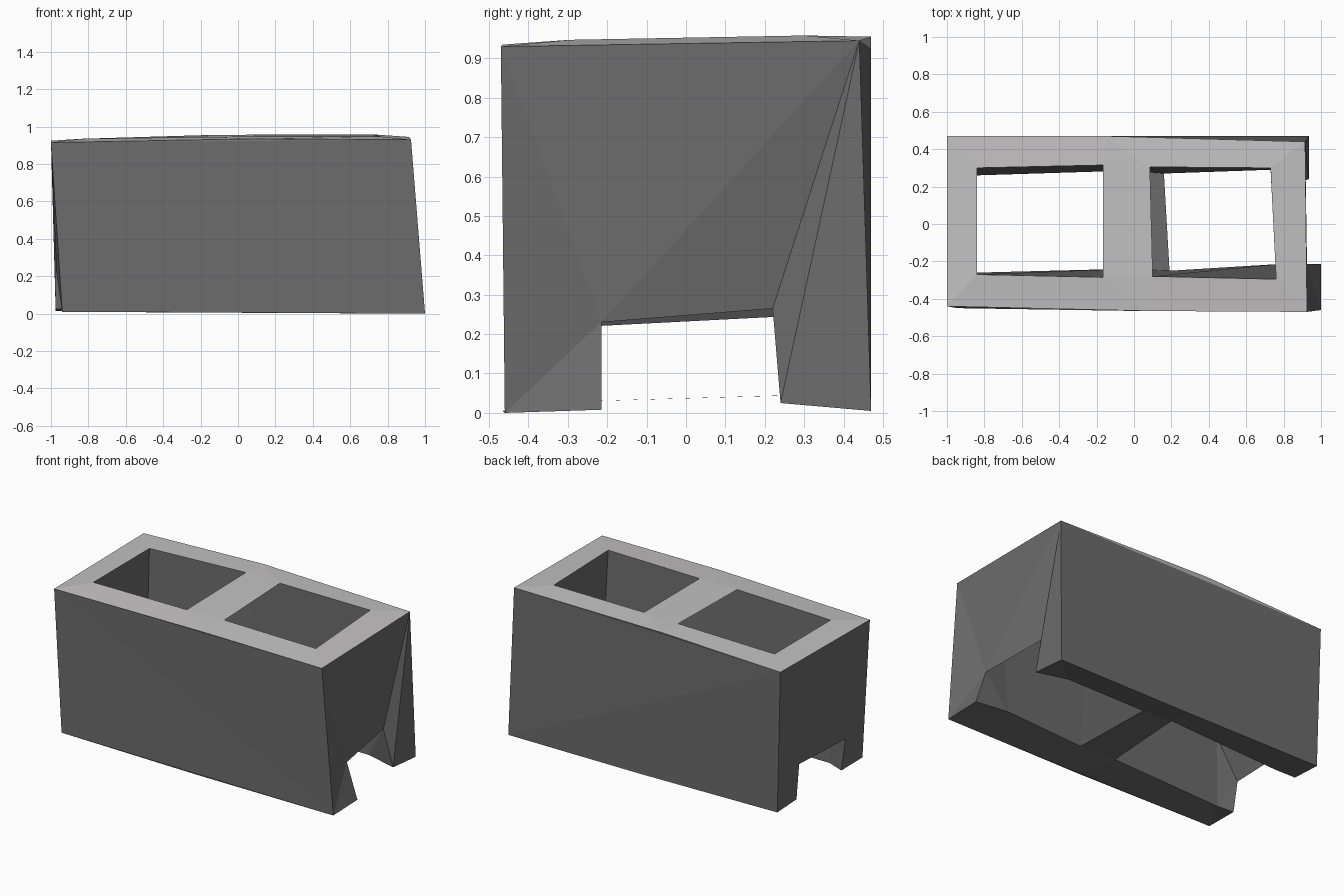
import bpy, bmesh

if "Cube" in bpy.data.objects:
    bpy.data.objects.remove(bpy.data.objects["Cube"])

# Dark concrete sides with a paler top
mesh = bpy.data.meshes.new("hollow_block")
for name, col in (("dark concrete", (0.15, 0.15, 0.15, 1)),
                  ("pale concrete top", (0.55, 0.54, 0.54, 1))):
    mat = bpy.data.materials.new(name)
    mat.diffuse_color = col
    mat.use_nodes = True
    mat.node_tree.nodes["Principled BSDF"].inputs["Base Color"].default_value = mat.diffuse_color
    mesh.materials.append(mat)

bm = bmesh.new()


def row(*pts):
    return [bm.verts.new(p) for p in pts]


def face(*vs):
    bm.faces.new(vs)


def strip(a, b):
    """Quads between two rows of equal length."""
    for i in range(len(a) - 1):
        face(a[i], a[i + 1], b[i + 1], b[i])


def outer_wall(top, low):
    """Large flat wall with thin slivers along its bowed edges."""
    face(*top)
    face(top[0], top[2], low[2])
    face(top[0], low[2], low[0])
    face(*low)


def rail(outer, inner):
    """Flat strip from a 3-point outer edge to a 4-point opening edge."""
    face(outer[0], outer[1], inner[1], inner[0])
    face(outer[1], inner[2], inner[1])
    face(outer[1], outer[2], inner[3], inner[2])


# Outer edges, left to right
top_f = row((-1, -.44, .915), (.08, -.465, .935), (.925, -.47, .93))
top_b = row((-1, .47, .925), (-.15, .47, .955), (.915, .44, .945))
low_f = row((-.94, -.45, .01), (.02, -.465, .005), (1, -.46, 0))
low_b = row((-.975, .465, .015), (0, .47, .005), (.935, .47, .005))

# Edges of the two openings, left to right
hole_tf = row((-.84, -.27, .935), (-.165, -.285, .945), (.10, -.28, .947), (.76, -.295, .947))
hole_tb = row((-.84, .30, .935), (-.165, .315, .955), (.085, .305, .957), (.73, .30, .958))
hole_lf = row((-.84, -.26, .02), (-.06, -.24, .03), (.19, -.25, .03), (.76, -.215, .03))
hole_lb = row((-.84, .26, .03), (-.04, .285, .045), (.16, .27, .045), (.73, .29, .03))

# Long outer walls, long inner walls, top and bottom rails
for top, low, ht, hl in ((top_f, low_f, hole_tf, hole_lf), (top_b, low_b, hole_tb, hole_lb)):
    outer_wall(top, low)
    strip(ht, hl)
    rail(top, ht)
    rail(low, hl)

# Middle bridges on top and underneath
for f, b in ((hole_tf, hole_tb), (hole_lf, hole_lb)):
    face(f[1], f[2], b[2], b[1])


# End wall narrowing to a sharp-edged notch between its two feet
def end_wall(o, h, x_f, x_b, y_f, y_b, z_f, z_b):
    foot_f, foot_b = row((low_f[o].co.x, y_f, .008), (low_b[o].co.x, y_b, .025))
    notch_f, notch_b = row((x_f, y_f, z_f), (x_b, y_b - .02, z_b))
    mid_f, mid_b = row(hole_tf[h].co.lerp(hole_lf[h].co, .5),
                       hole_tb[h].co.lerp(hole_lb[h].co, .5))
    face(top_f[o], top_b[o], hole_tb[h], hole_tf[h])      # top rim
    face(top_f[o], notch_f, top_b[o])                     # outer face
    face(notch_f, notch_b, top_b[o])
    face(hole_tf[h], hole_tb[h], mid_b, mid_f)            # inner face
    face(mid_f, mid_b, notch_b, notch_f)
    face(top_f[o], low_f[o], notch_f)                     # front foot
    face(low_f[o], foot_f, notch_f)
    face(top_b[o], low_b[o], foot_b)                      # back foot
    face(top_b[o], foot_b, notch_b)
    for low, foot, notch, hl, mid in (
            (low_f, foot_f, notch_f, hole_lf, mid_f),
            (low_b, foot_b, notch_b, hole_lb, mid_b)):
        face(foot, notch, hl[h])                          # notch side
        face(low[o], foot, hl[h])                         # foot sole
        face(mid, hl[h], notch)                           # inner corner


end_wall(0, 0, -.97, -.98, -.235, .27, .22, .245)
end_wall(2, 3, .925, .88, -.215, .24, .23, .265)

bmesh.ops.recalc_face_normals(bm, faces=bm.faces)
for f in bm.faces:
    f.material_index = int(abs(f.normal.z) > .5 and f.calc_center_median().z > .8)
bm.to_mesh(mesh)
bm.free()
block = bpy.data.objects.new("hollow_block", mesh)
bpy.context.collection.objects.link(block)
